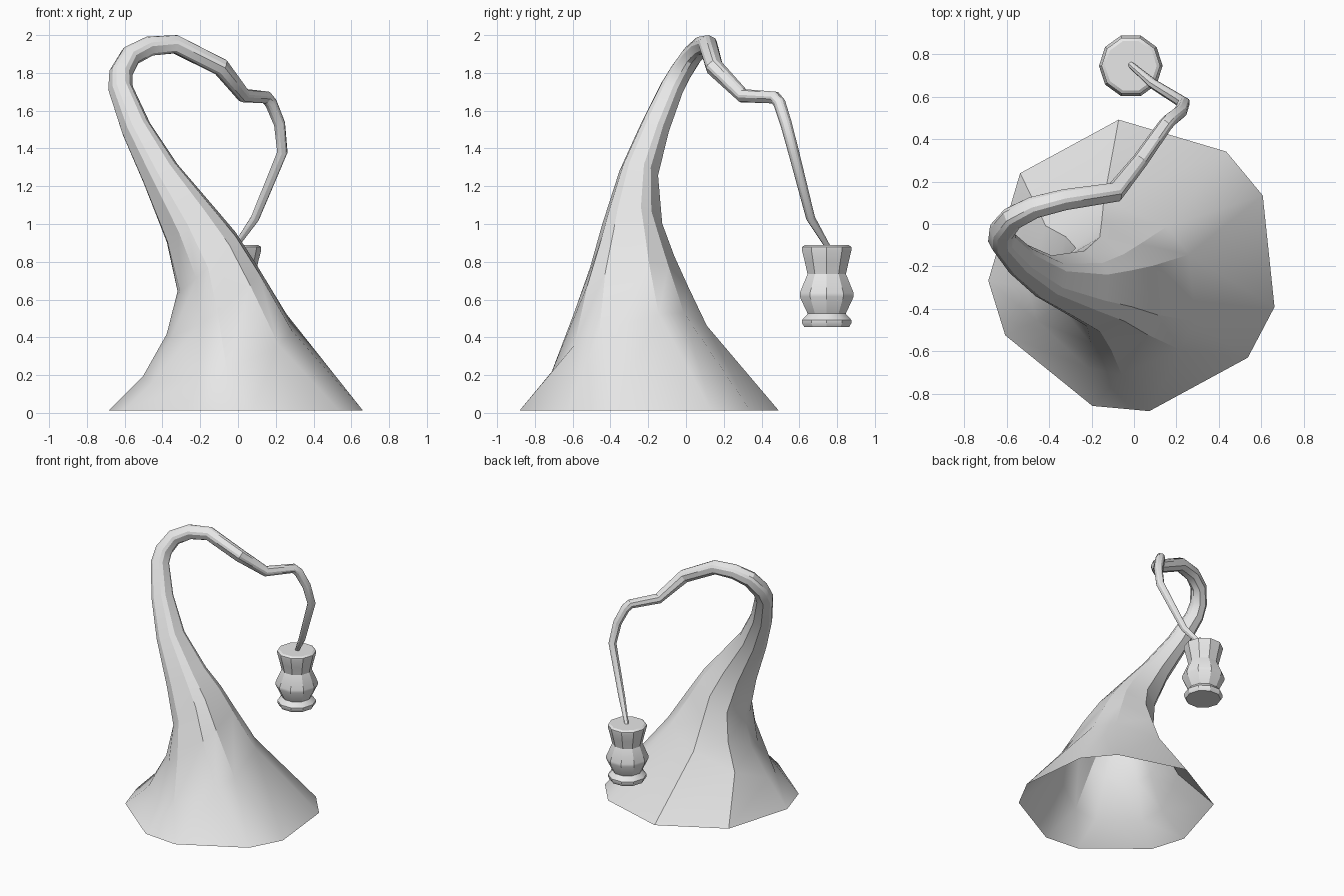
import bpy, bmesh
from math import cos, sin, radians, pi
from mathutils import Vector

cube = bpy.data.objects.get("Cube")
if cube:
    bpy.data.objects.remove(cube, do_unlink=True)

grey = bpy.data.materials.new("plain_grey")
grey.use_nodes = True
colour = (0.8, 0.8, 0.8, 1)
grey.diffuse_color = colour
grey.node_tree.nodes["Principled BSDF"].inputs["Base Color"].default_value = colour


def skin(name, rings, cap_start, cap_end):
    """Join successive vertex rings into one shaded object."""
    bm = bmesh.new()
    loops = [[bm.verts.new(p) for p in ring] for ring in rings]
    for a, b in zip(loops, loops[1:]):
        n = len(a)
        for i in range(n):
            j = (i + 1) % n
            bm.faces.new((a[i], a[j], b[j], b[i]))
    if cap_start:
        bm.faces.new(loops[0][::-1])
    if cap_end:
        bm.faces.new(loops[-1])
    mesh = bpy.data.meshes.new(name)
    bm.to_mesh(mesh)
    bm.free()
    mesh.materials.append(grey)
    obj = bpy.data.objects.new(name, mesh)
    bpy.context.collection.objects.link(obj)
    bpy.ops.object.select_all(action='DESELECT')
    obj.select_set(True)
    bpy.context.view_layer.objects.active = obj
    bpy.ops.object.shade_smooth_by_angle(angle=radians(30))
    return obj


def sweep(path, normals, angles):
    """Rings along a path; listed normals override the path direction."""
    points = [Vector(p[:3]) for p in path]
    side, rings = Vector((1, 0, 0)), []
    for i, c in enumerate(points):
        if i < len(normals):
            t = Vector(normals[i]).normalized()
        else:
            before = (c - points[i - 1]).normalized()
            after = (points[min(i + 1, len(points) - 1)] - c).normalized()
            t = (before + after).normalized()
        side = (side - t * side.dot(t)).normalized()
        up = t.cross(side)
        r = path[i][3]
        rings.append([c + r * (side * cos(a) + up * sin(a)) for a in angles])
    return rings


# Flared open skirt that narrows into the curling stalk: x, y, z, radius
stalk_path = [
    (0, -0.195, 0.012, 0.69),
    (-0.10, -0.30, 0.34, 0.43),
    (-0.13, -0.29, 0.60, 0.31),
    (-0.16, -0.285, 0.80, 0.225),
    (-0.25, -0.285, 1.00, 0.16),
    (-0.41, -0.25, 1.27, 0.105),
    (-0.54, -0.165, 1.51, 0.08),
    (-0.622, -0.075, 1.72, 0.066),
    (-0.62, -0.03, 1.80, 0.062),
    (-0.57, 0.03, 1.89, 0.058),
    (-0.47, 0.08, 1.94, 0.054),
    (-0.33, 0.115, 1.95, 0.051),
    (-0.09, 0.15, 1.83, 0.048),
    (0.03, 0.30, 1.68, 0.038),
    (0.15, 0.47, 1.67, 0.034),
    (0.175, 0.495, 1.64, 0.033),
    (0.22, 0.53, 1.53, 0.031),
    (0.235, 0.57, 1.38, 0.029),
    (0.09, 0.66, 1.03, 0.024),
    (-0.015, 0.75, 0.88, 0.015),
]
stalk_normals = [(0, 0, 1), (-0.33, -0.3, 0.9), (-0.6, -0.22, 0.78),
                 (-0.7, -0.1, 0.7), (-0.6, 0.05, 0.8)]
# Alternating wide and narrow facets around the body
facets = [radians(a) for a in
          (-174, -151.5, -106.5, -84, -39, -16.5, 28.5, 51, 96, 141)]
skin("skirt_and_stalk", sweep(stalk_path, stalk_normals, facets), False, True)

# Turned ten-sided lantern hanging from the stalk tip: radius, height
profile = [(0.125, 0.455), (0.137, 0.475), (0.137, 0.492), (0.106, 0.525),
           (0.150, 0.615), (0.150, 0.635), (0.107, 0.735), (0.122, 0.80),
           (0.138, 0.862), (0.138, 0.878), (0.122, 0.888)]
sides = 10
lantern = [[(-0.015 + r * cos(2 * pi * i / sides),
             0.745 + r * sin(2 * pi * i / sides), z) for i in range(sides)]
           for r, z in profile]
skin("hanging_lantern", lantern, True, True)
